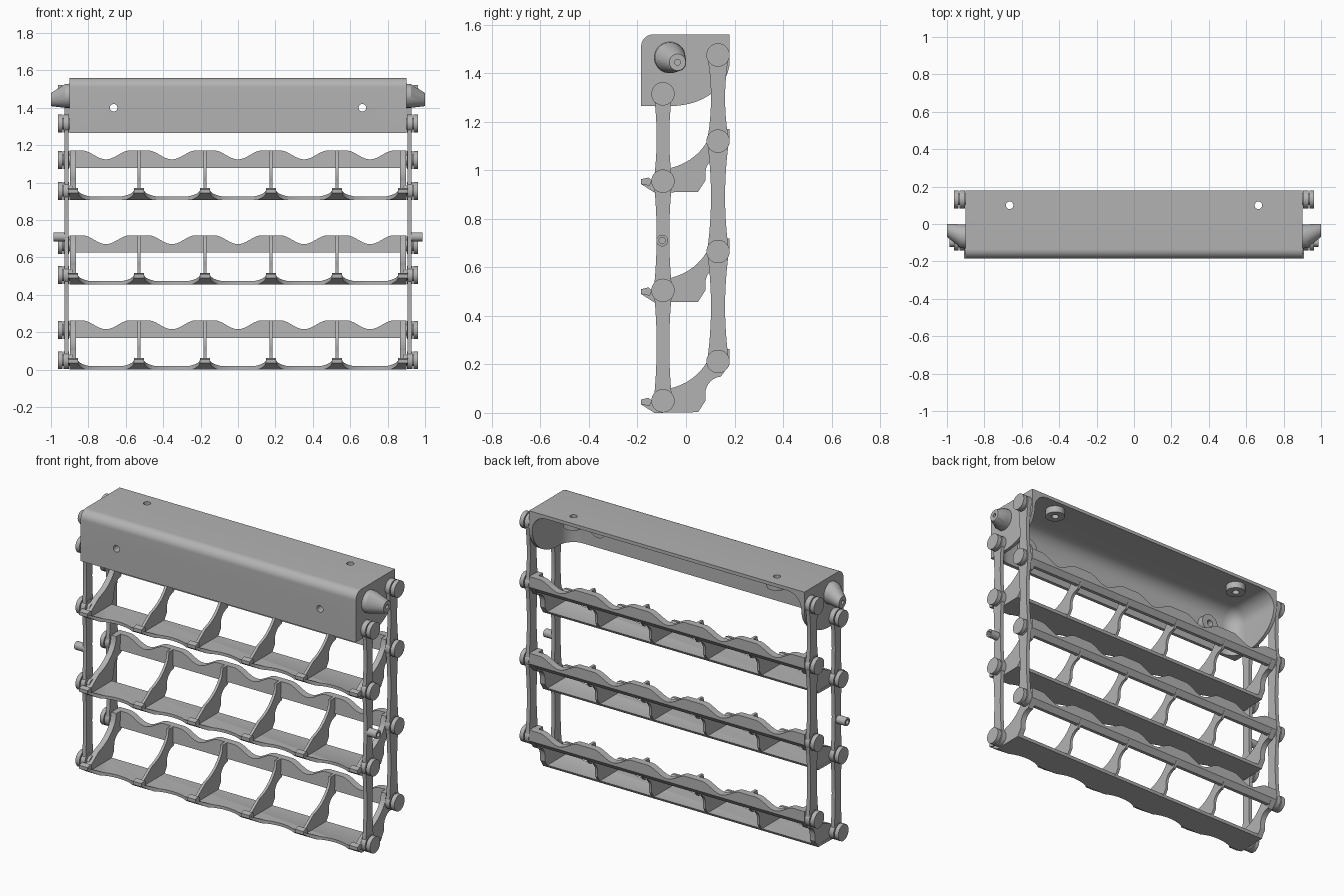
import bpy, bmesh, math
from mathutils import Vector

if "Cube" in bpy.data.objects:
    bpy.data.objects.remove(bpy.data.objects["Cube"], do_unlink=True)

GREY = (0.45, 0.45, 0.45, 1)
mat = bpy.data.materials.new("light grey plastic")
mat.use_nodes = True
mat.diffuse_color = GREY
mat.node_tree.nodes["Principled BSDF"].inputs["Base Color"].default_value = GREY


def make(name, bm):
    bmesh.ops.recalc_face_normals(bm, faces=bm.faces)
    me = bpy.data.meshes.new(name)
    bm.to_mesh(me)
    bm.free()
    me.materials.append(mat)
    ob = bpy.data.objects.new(name, me)
    bpy.context.collection.objects.link(ob)
    return ob


def prism(name, pts, a, b, axis="x"):
    """Extrude a 2D outline from a to b along an axis."""
    place = {"x": lambda p, t: (t, p[0], p[1]),
             "y": lambda p, t: (p[0], t, p[1]),
             "z": lambda p, t: (p[0], p[1], t)}[axis]
    bm = bmesh.new()
    face = bm.faces.new([bm.verts.new(place(p, a)) for p in pts])
    ext = bmesh.ops.extrude_face_region(bm, geom=[face])["geom"]
    move = Vector(place((0, 0), b - a))
    bmesh.ops.translate(bm, vec=move, verts=[v for v in ext if isinstance(v, bmesh.types.BMVert)])
    return make(name, bm)


def lathe(name, rings, n=32, axis="x"):
    """Skin circles given as (t, u, v, radius) along an axis, closed at both ends."""
    bm = bmesh.new()
    loops = []
    for t, u, v, r in rings:
        ring = []
        for i in range(n):
            a = 2 * math.pi * i / n
            p, q = u + r * math.cos(a), v + r * math.sin(a)
            ring.append(bm.verts.new({"x": (t, p, q), "y": (p, t, q), "z": (p, q, t)}[axis]))
        loops.append(ring)
    for A, B in zip(loops, loops[1:]):
        for i in range(n):
            bm.faces.new((A[i], A[(i + 1) % n], B[(i + 1) % n], B[i]))
    bm.faces.new(loops[0])
    bm.faces.new(loops[-1])
    return make(name, bm)


def cut(ob, cutters):
    """Subtract the cutters and remove them."""
    for c in cutters:
        m = ob.modifiers.new("cut", "BOOLEAN")
        m.operation, m.solver, m.object = "DIFFERENCE", "EXACT", c
    dg = bpy.context.evaluated_depsgraph_get()
    me = bpy.data.meshes.new_from_object(ob.evaluated_get(dg))
    ob.modifiers.clear()
    ob.data = me
    for c in cutters:
        bpy.data.objects.remove(c, do_unlink=True)


def arc(cx, cy, rx, ry, a0, a1, n=12):
    return [(cx + rx * math.cos(math.radians(a0 + (a1 - a0) * i / n)),
             cy + ry * math.sin(math.radians(a0 + (a1 - a0) * i / n))) for i in range(n + 1)]


# Hood: rounded front edge, curved lower end walls, hollow and open at the back
outline = ([(-0.185, 1.265), (-0.06, 1.265)] + arc(-0.06, 1.45, 0.24, 0.185, -85, 0)
           + [(0.18, 1.56)] + arc(-0.135, 1.51, 0.05, 0.05, 90, 180))
hood = prism("hood", outline, -0.9, 0.9)
bm = bmesh.new()
bmesh.ops.create_cube(bm, size=1)
for v in bm.verts:
    v.co = Vector((v.co.x * 1.76, 0.1175 + v.co.y * 0.565, 1.29 + v.co.z * 0.5))
bmesh.ops.bevel(bm, geom=bm.edges[:], offset=0.09, segments=8, profile=0.5, affect="EDGES")
cut(hood, [make("hood_hollow", bm)])

# Screw bosses inside the hood, drilled through together with it
holes = []
for s in (-1, 1):
    x = s * 0.665
    top = lathe("top_boss", [(1.50, x, 0.1, 0.055), (1.55, x, 0.1, 0.055)], axis="z")
    front = lathe("front_boss", [(-0.175, x, 1.4, 0.055), (-0.125, x, 1.4, 0.055)], axis="y")
    for ob, ax, t0, t1, v in ((top, "z", 1.45, 1.6, 0.1), (front, "y", -0.25, -0.1, 1.4)):
        cut(ob, [lathe("drill", [(t0, x, v, 0.02), (t1, x, v, 0.02)], axis=ax)])
        holes.append(lathe("drill", [(t0, x, v, 0.02), (t1, x, v, 0.02)], axis=ax))
cut(hood, holes)

# Arms, pivots, hood knobs and side pegs, on both sides
front_pivots = (-0.095, (0.05, 0.505, 0.955, 1.315), 0.038, 0.026)
rear_pivots = (0.132, (0.212, 0.665, 1.12, 1.475), 0.045, 0.029)
for s, side in ((1, "left"), (-1, "right")):
    for label, (y, zs, wide, thin) in (("front", front_pivots), ("rear", rear_pivots)):
        right = []
        for z0, z1 in zip(zs, zs[1:]):
            for i in range(12):
                t = i / 12
                right.append((thin + (wide - thin) * (2 * t - 1) ** 2, z0 + (z1 - z0) * t))
        right.append((wide, zs[-1]))
        outline = ([(y + w, z) for w, z in right] + arc(y, zs[-1], wide, wide, 15, 165)
                   + [(y - w, z) for w, z in reversed(right)] + arc(y, zs[0], wide, wide, 195, 345))
        prism(f"{side}_{label}_arm", outline, s * 0.905, s * 0.928)
        for z in zs:
            lathe(f"{side}_{label}_pivot", [(s * t, y, z, r) for t, r in (
                (0.885, 0.03), (0.903, 0.03), (0.903, 0.048), (0.932, 0.048), (0.932, 0.03),
                (0.938, 0.03), (0.938, 0.048), (0.963, 0.048))])
    lathe(f"{side}_hood_knob", [(s * t, y, z, r) for t, y, z, r in (
        (0.89, -0.067, 1.465, 0.065), (0.925, -0.065, 1.463, 0.063), (0.995, -0.036, 1.445, 0.037),
        (1.0, -0.035, 1.445, 0.034), (1.0, -0.035, 1.445, 0.012), (0.95, -0.035, 1.445, 0.012))])
    lathe(f"{side}_side_peg", [(s * t, -0.098, 0.71, r) for t, r in (
        (0.91, 0.024), (0.987, 0.024), (0.987, 0.013), (0.94, 0.013))], n=24)

# One shelf: floor, back rail, ribs and front lips
bays = [0.353 * i for i in range(-2, 3)]
floor = prism("shelf_floor", [(-0.185, 0.035), (-0.13, 0), (0.05, 0.003), (0.058, 0.018),
                              (-0.12, 0.018), (-0.185, 0.05)], -0.9, 0.9)
cut(floor, [prism("bay_cut", arc(x, -0.19, 0.15, 0.085, 0, 350, 35), -0.1, 0.2, "z") for x in bays])

rail = prism("shelf_back_rail", [(0.14, 0.263), (0.18, 0.263), (0.18, 0.2), (0.155, 0.17),
                                 (0.135, 0.17)], -0.9, 0.9)
dips = []
for x in bays:
    wave = [(x + 0.13 * i / 10, 0.264 - 0.024 * (1 + math.cos(math.pi * i / 10))) for i in range(-10, 11)]
    dips.append(prism("bottle_dip", wave + [(x + 0.13, 0.4), (x - 0.13, 0.4)], 0, 0.3, "y"))
cut(rail, dips)

rib_outline = ([(-0.185, 0.035), (-0.13, 0), (0.05, 0.003), (0.08, 0.05)]
               + arc(0.15, 0.08, 0.07, 0.07, 170, 95, 6) + [(0.18, 0.2), (0.18, 0.263), (0.1, 0.263)]
               + arc(-0.12, 0.315, 0.235, 0.22, -25, -75, 10) + [(-0.14, 0.045), (-0.185, 0.055)])
parts = [floor, rail]
for i in range(6):
    x = -0.8825 + 0.353 * i
    half = 0.0165 if i in (0, 5) else 0.008
    parts.append(prism("shelf_rib", rib_outline, x - half, x + half))
    parts.append(prism("shelf_front_lip", [(-0.185, 0.035), (-0.15, 0.028), (-0.14, 0.05),
                                           (-0.155, 0.062), (-0.185, 0.055)], x - 0.027, x + 0.027))

# Upper shelves repeat the lowest one
for ob in parts:
    for dz in (0.455, 0.908):
        copy = ob.copy()
        copy.location.z = dz
        bpy.context.collection.objects.link(copy)

# Smooth the curved surfaces, keep the corners sharp
bpy.ops.object.select_all(action="DESELECT")
for ob in bpy.context.scene.objects:
    if ob.type == "MESH":
        ob.select_set(True)
        bpy.context.view_layer.objects.active = ob
bpy.ops.object.shade_smooth_by_angle(angle=math.radians(30))
